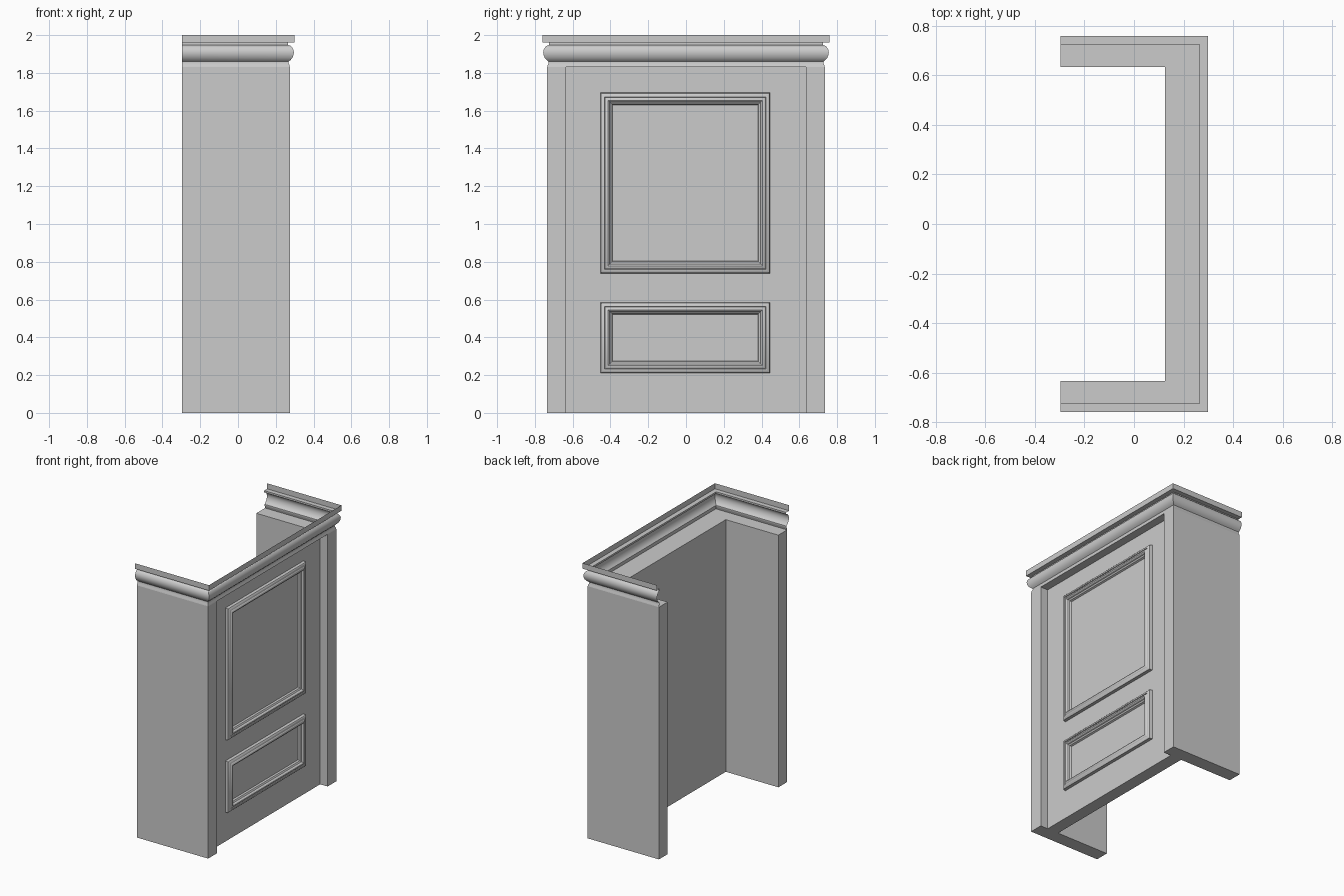
import bpy, bmesh

if "Cube" in bpy.data.objects:
    bpy.data.objects.remove(bpy.data.objects["Cube"])


def add_mesh(name, loops, closed, smooth=None):
    """Bridge a list of matching point loops into one surface."""
    bm = bmesh.new()
    rows = [[bm.verts.new(p) for p in loop] for loop in loops]
    n = len(rows[0])
    for a, b in zip(rows, rows[1:]):
        for i in range(n if closed else n - 1):
            j = (i + 1) % n
            bm.faces.new((a[i], a[j], b[j], b[i]))
    me = bpy.data.meshes.new(name)
    bm.to_mesh(me)
    bm.free()
    ob = bpy.data.objects.new(name, me)
    bpy.context.collection.objects.link(ob)
    if smooth:
        bpy.ops.object.select_all(action='DESELECT')
        ob.select_set(True)
        bpy.context.view_layer.objects.active = ob
        bpy.ops.object.shade_smooth_by_angle(angle=smooth)
    return ob


def box(name, x0, x1, y0, y1, z0, z1):
    bpy.ops.mesh.primitive_cube_add(
        size=1, location=((x0 + x1) / 2, (y0 + y1) / 2, (z0 + z1) / 2))
    ob = bpy.context.object
    ob.name = name
    ob.scale = (x1 - x0, y1 - y0, z1 - z0)


BACK, FRONT, PANEL = -0.297, 0.275, 0.215
OUT, IN, TOP = 0.735, 0.635, 1.83

# Side walls and recessed panel
box("side_wall_left", BACK, FRONT, -OUT, -IN, 0, TOP)
box("side_wall_right", BACK, FRONT, IN, OUT, 0, TOP)
box("face_panel", 0.125, PANEL, -IN, IN, 0, TOP)

# Underside of the cornice over the recessed panel
add_mesh("cornice_soffit", [[(PANEL, -IN, TOP), (PANEL, IN, TOP)],
                            [(FRONT, -IN, TOP), (FRONT, IN, TOP)]], False)

# Cornice: open profile (outward offset, height) mitred round three sides
cornice = [(0, 1.83), (-0.003, 1.842), (-0.008, 1.853), (-0.007, 1.86),
           (0.003, 1.868), (0.013, 1.88), (0.019, 1.895), (0.021, 1.91),
           (0.018, 1.924), (0.011, 1.936), (0, 1.945), (-0.01, 1.947),
           (-0.01, 1.96), (0.024, 1.96), (0.024, 2.0)]
add_mesh("cornice", [[(BACK, -OUT - d, z), (FRONT + d, -OUT - d, z),
                      (FRONT + d, OUT + d, z), (BACK, OUT + d, z)]
                     for d, z in cornice], False, 0.7)

# Picture-frame mouldings: profile of (inset, projection)
frame = [(0, 0), (0.003, 0.02), (0.012, 0.027), (0.022, 0.029), (0.024, 0.024),
         (0.03, 0.03), (0.04, 0.032), (0.046, 0.028), (0.05, 0.018),
         (0.06, 0.012), (0.065, 0)]


def panel_frame(name, y0, y1, z0, z1):
    add_mesh(name, [[(PANEL + p, y0 + i, z0 + i), (PANEL + p, y1 - i, z0 + i),
                     (PANEL + p, y1 - i, z1 - i), (PANEL + p, y0 + i, z1 - i)]
                    for i, p in frame], True, 0.6)


panel_frame("upper_panel_frame", -0.453, 0.445, 0.738, 1.695)
panel_frame("lower_panel_frame", -0.453, 0.445, 0.21, 0.585)
